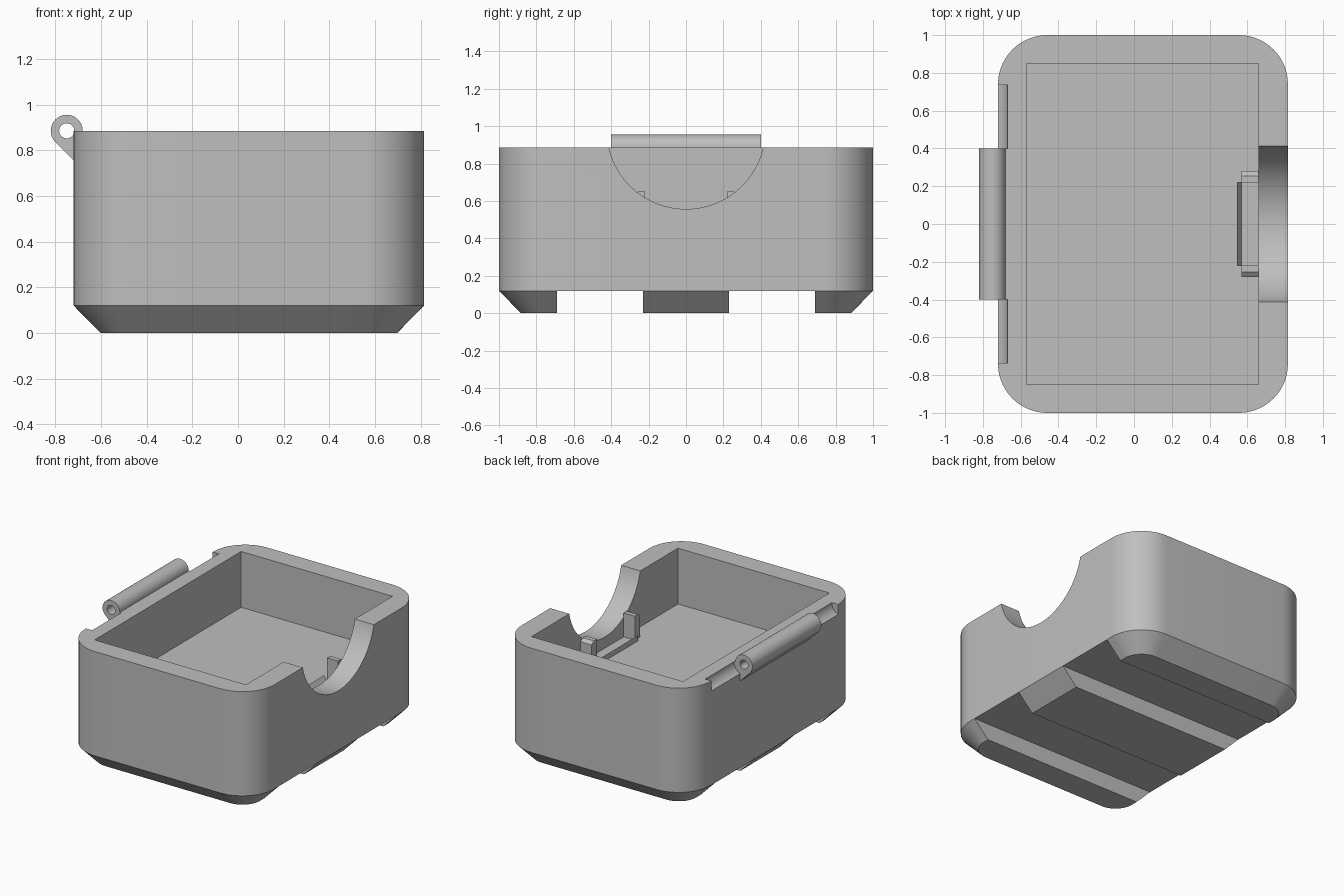
import bpy
import bmesh
from math import sin, cos, radians

cube = bpy.data.objects.get("Cube")
if cube:
    bpy.data.objects.remove(cube, do_unlink=True)

grey = bpy.data.materials.new("light grey plastic")
grey.use_nodes = True
GREY = (0.52, 0.52, 0.52, 1)
grey.diffuse_color = GREY
grey.node_tree.nodes["Principled BSDF"].inputs["Base Color"].default_value = GREY

X0, X1, Y1 = -0.72, 0.815, 1.0      # outer walls
TOP, CHAMFER, FLOOR = 0.885, 0.12, 0.475
INX0, INX1, INY = -0.57, 0.66, 0.85  # cavity
HX, HZ, HR = -0.75, 0.885, 0.07      # hinge axis and radius


def loft(name, rings):
    """Closed solid through matching rings of points."""
    bm = bmesh.new()
    loops = [[bm.verts.new(p) for p in ring] for ring in rings]
    n = len(loops[0])
    for a, b in zip(loops, loops[1:]):
        for i in range(n):
            j = (i + 1) % n
            bm.faces.new((a[i], a[j], b[j], b[i]))
    bm.faces.new(loops[0][::-1])
    bm.faces.new(loops[-1])
    bmesh.ops.recalc_face_normals(bm, faces=bm.faces)
    mesh = bpy.data.meshes.new(name)
    bm.to_mesh(mesh)
    bm.free()
    mesh.materials.append(grey)
    obj = bpy.data.objects.new(name, mesh)
    bpy.context.collection.objects.link(obj)
    return obj


def prism(name, pts, axis, a, b):
    place = {"x": lambda p, t: (t, p[0], p[1]),
             "y": lambda p, t: (p[0], t, p[1]),
             "z": lambda p, t: (p[0], p[1], t)}[axis]
    return loft(name, [[place(p, t) for p in pts] for t in (a, b)])


def rect(u0, u1, v0, v1):
    return [(u0, v0), (u1, v0), (u1, v1), (u0, v1)]


def arc(cx, cy, r, start, end, n):
    return [(cx + r * cos(radians(start + (end - start) * i / n)),
             cy + r * sin(radians(start + (end - start) * i / n))) for i in range(n + 1)]


def circle(cx, cy, r, n=48):
    return arc(cx, cy, r, 0, 360, n)[:-1]


def outline(inset, z):
    """Rounded rectangle of the case, moved inwards."""
    r = 0.26
    pts = []
    corners = [(X1 - r, Y1 - r), (X0 + r, Y1 - r), (X0 + r, r - Y1), (X1 - r, r - Y1)]
    for k, (cx, cy) in enumerate(corners):
        pts += arc(cx, cy, r - inset, 90 * k, 90 * k + 90, 14)
    return [(x, y, z) for x, y in pts]


def cut(obj, cutters):
    bpy.context.view_layer.objects.active = obj
    for c in cutters:
        c.hide_render = True
        mod = obj.modifiers.new("cut", "BOOLEAN")
        mod.operation = "DIFFERENCE"
        mod.solver = "EXACT"
        mod.object = c
        bpy.ops.object.modifier_apply(modifier=mod.name)
        bpy.data.objects.remove(c, do_unlink=True)


def smooth(obj):
    bpy.ops.object.select_all(action="DESELECT")
    obj.select_set(True)
    bpy.context.view_layer.objects.active = obj
    bpy.ops.object.shade_smooth_by_angle(angle=radians(30))


# Case with cavity, thumb notch and hinge clearances
case = loft("case_body", [outline(0, CHAMFER), outline(0, TOP)])
cutters = [prism("cavity_cutter", rect(INX0, INX1, -INY, INY), "z", FLOOR, 1.2),
           prism("notch_cutter", circle(0, 0.98, 0.423, 96), "x", 0.62, 1)]
for s in (-1, 1):
    cutters.append(prism("clearance_cutter", circle(HX, HZ, 0.08), "y", s * 0.4, s * 0.735))
cut(case, cutters)

# Chamfered base split into three feet by two channels
feet = loft("base_feet", [outline(0.118, 0), outline(0, CHAMFER)])
cut(feet, [prism("channel_cutter", rect(-1, 1, *sorted((s * 0.23, s * 0.69))), "z", -0.2, 0.3)
           for s in (-1, 1)])

# Hinge barrel with its sloping support and pin hole
t = HR * cos(radians(45))
profile = arc(HX, HZ, HR, 0, 225, 40)
profile += [(X0, HZ - t + (HX - t - X0)), (HX + HR, HZ - t + (HX - t - X0))]
hinge = prism("hinge_barrel", profile, "y", -0.4, 0.4)
cut(hinge, [prism("pin_cutter", circle(HX, HZ, 0.033, 32), "y", -0.6, 0.6)])

# Latch posts behind the notch, with a low sloped ridge between them
for s, side in ((-1, "front"), (1, "back")):
    prism(side + "_latch_post",
          [(s * 0.22, FLOOR), (s * 0.28, FLOOR), (s * 0.28, 0.63),
           (s * 0.255, 0.65), (s * 0.22, 0.65)], "x", 0.57, INX1)
prism("latch_ridge", [(0.545, FLOOR), (0.57, FLOOR), (0.545, 0.515)], "y", -0.22, 0.22)

for part in (case, feet, hinge):
    smooth(part)
